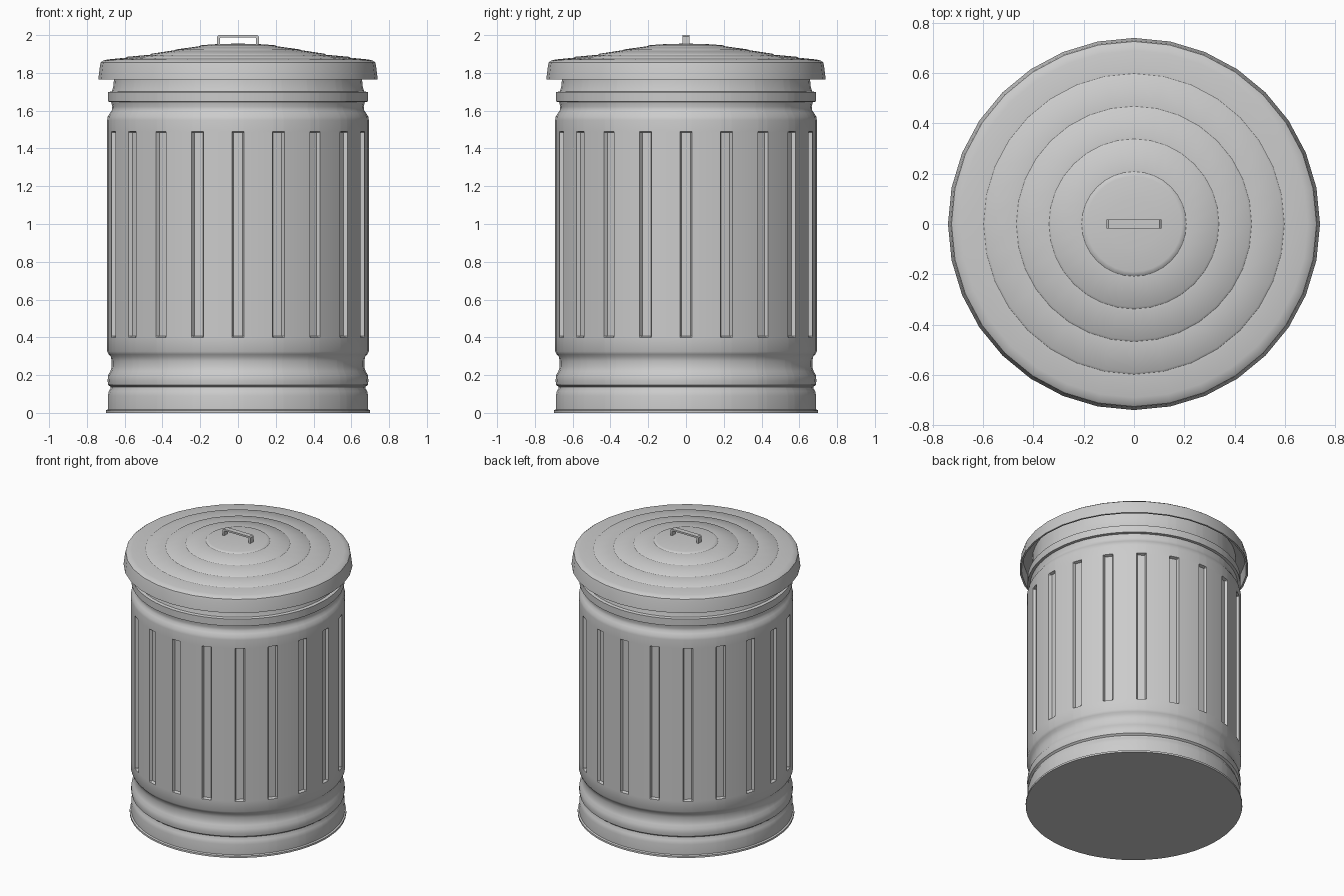
import bpy, bmesh
from math import sin, cos, radians

if "Cube" in bpy.data.objects:
    bpy.data.objects.remove(bpy.data.objects["Cube"])


def finish(bm, name, angle=35):
    bmesh.ops.remove_doubles(bm, verts=bm.verts, dist=0.0001)
    bmesh.ops.recalc_face_normals(bm, faces=bm.faces)
    mesh = bpy.data.meshes.new(name)
    bm.to_mesh(mesh)
    bm.free()
    ob = bpy.data.objects.new(name, mesh)
    bpy.context.collection.objects.link(ob)
    bpy.ops.object.select_all(action='DESELECT')
    ob.select_set(True)
    bpy.context.view_layer.objects.active = ob
    bpy.ops.object.shade_smooth_by_angle(angle=radians(angle))
    return ob


def revolve(name, profile, angles, inset=lambda z, i: 0.0):
    """Spin an (r, z) profile; inset pushes single points inward."""
    bm = bmesh.new()
    rows = []
    for r, z in profile:
        row = []
        for i, a in enumerate(angles):
            q = r - inset(z, i) if r > 0 else 0
            row.append(bm.verts.new((q * cos(radians(a)), q * sin(radians(a)), z)))
        rows.append(row)
    n = len(angles)
    for lo, hi in zip(rows, rows[1:]):
        for i in range(n):
            j = (i + 1) % n
            bm.faces.new((lo[i], lo[j], hi[j], hi[i]))
    return finish(bm, name)


# can body: beaded bottom, straight wall with 20 pressed flutes, beaded top
body_profile = [
    (0, 0), (0.70, 0), (0.70, 0.013), (0.690, 0.018), (0.690, 0.09),
    (0.684, 0.115), (0.675, 0.130), (0.675, 0.138), (0.688, 0.148), (0.691, 0.170),
    (0.688, 0.200), (0.676, 0.220), (0.669, 0.245), (0.669, 0.275), (0.674, 0.298),
    (0.685, 0.310), (0.693, 0.325), (0.693, 0.40), (0.693, 0.406), (0.693, 1.484),
    (0.693, 1.49), (0.693, 1.55), (0.690, 1.568), (0.678, 1.588), (0.668, 1.603),
    (0.666, 1.62), (0.672, 1.645), (0.689, 1.648), (0.689, 1.698), (0.668, 1.702),
    (0.660, 1.73), (0.657, 1.77), (0.657, 1.85), (0.640, 1.85), (0.640, 1.80)]
offsets = (-2.7, -2.1, 2.1, 2.7, 9)
body_angles = [18 * k + o for k in range(20) for o in offsets]
revolve("can_body", body_profile, body_angles,
        lambda z, i: 0.02 if 0.403 < z < 1.487 and i % 5 in (1, 2) else 0.0)

# domed lid with stepped rings, flared rim and hollow underside
lid_profile = [(0, 1.955), (0.10, 1.953), (0.19, 1.947)]
for r, z in ((0.20, 1.945), (0.33, 1.924), (0.46, 1.901), (0.59, 1.885)):
    lid_profile += [(r, z), (r + 0.008, z - 0.006), (r + 0.02, z - 0.006)]
lid_profile += [(0.69, 1.871), (0.712, 1.866), (0.726, 1.856), (0.730, 1.842),
                (0.740, 1.765), (0.728, 1.765), (0.718, 1.845), (0, 1.86)]
revolve("lid", lid_profile, [360 / 32 * k for k in range(32)])

# lid handle: bent strap
half = [(0.096, 1.935), (0.110, 1.935), (0.110, 1.992), (0.102, 2.0)]
inner = [(0.096, 1.984), (0.092, 1.988)]
outer = half[1:] + [(-x, z) for x, z in reversed(half[1:])]
inside = [(0.096, 1.935)] + inner
inside = [(-x, z) for x, z in inside] + inside[::-1]
outline = outer + inside
bm = bmesh.new()
face = bm.faces.new([bm.verts.new((x, -0.018, z)) for x, z in outline])
ext = bmesh.ops.extrude_face_region(bm, geom=[face])
bmesh.ops.translate(bm, vec=(0, 0.036, 0),
                    verts=[v for v in ext["geom"] if isinstance(v, bmesh.types.BMVert)])
finish(bm, "lid_handle", 30)
